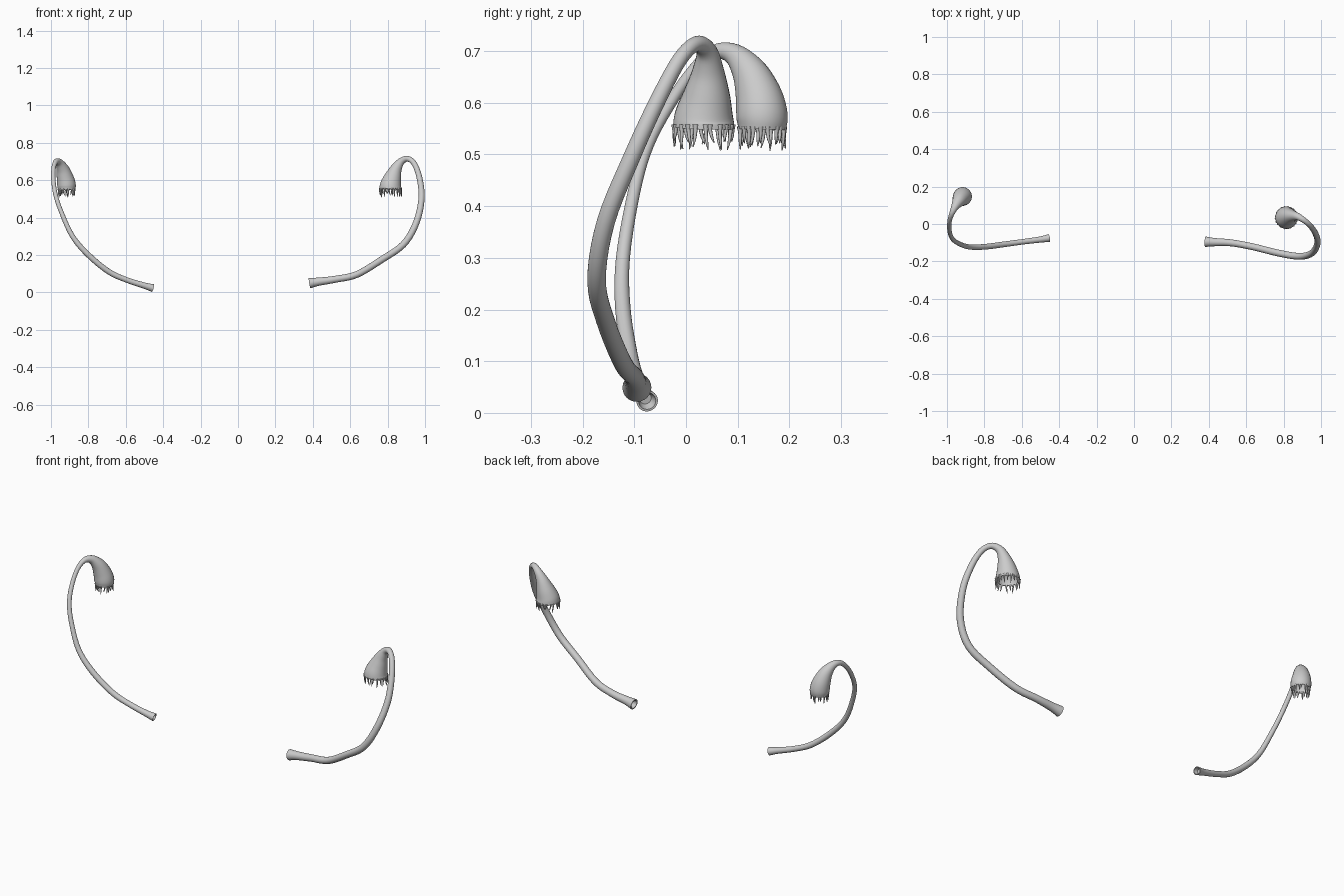
import bpy, math, random
from mathutils import Vector

if "Cube" in bpy.data.objects:
    bpy.data.objects.remove(bpy.data.objects["Cube"])

random.seed(4)
SIDES = 24


def smooth_path(pts, steps):
    """Catmull-Rom through (x, y, z, radius) points."""
    p = [Vector(q) for q in pts]
    p = [2 * p[0] - p[1]] + p + [2 * p[-1] - p[-2]]
    out = []
    for i in range(1, len(p) - 2):
        a, b, c, d = p[i - 1:i + 3]
        for s in range(steps):
            t = s / steps
            out.append(0.5 * (2 * b + (c - a) * t + (2 * a - 5 * b + 4 * c - d) * t * t
                              + (3 * b - a - 3 * c + d) * t ** 3))
    return out + [p[-2]]


def sweep(name, pts, steps=5, sides=SIDES, lip=None):
    """Round tube of varying radius; lip lists (advance, radius scale) rings of the inner cavity at each end."""
    path = smooth_path(pts, steps)
    pos = [v.xyz for v in path]
    n = len(pos)
    tan = [(pos[min(i + 1, n - 1)] - pos[max(i - 1, 0)]).normalized() for i in range(n)]
    rings = [(pos[i], tan[i], path[i].w) for i in range(n)]
    if lip:
        start, end = lip
        head = [(pos[0] + tan[0] * d, tan[0], path[0].w * s) for d, s in start]
        tail = [(pos[-1] - tan[-1] * d, tan[-1], path[-1].w * s) for d, s in end]
        rings = head[::-1] + rings + tail
    verts, faces = [], []
    u = tan[0].orthogonal().normalized()
    for c, t, r in rings:
        u = (u - t * u.dot(t)).normalized()
        w = t.cross(u)
        for k in range(sides):
            a = 2 * math.pi * k / sides
            verts.append(c + (u * math.cos(a) + w * math.sin(a)) * r)
    m = len(rings)
    for i in range(m - 1):
        for k in range(sides):
            j = (k + 1) % sides
            faces.append((i * sides + k, i * sides + j, (i + 1) * sides + j, (i + 1) * sides + k))
    faces.append(tuple(range(sides))[::-1])
    faces.append(tuple((m - 1) * sides + k for k in range(sides)))
    me = bpy.data.meshes.new(name)
    me.from_pydata([tuple(v) for v in verts], [], faces)
    me.update()
    ob = bpy.data.objects.new(name, me)
    bpy.context.collection.objects.link(ob)
    bpy.ops.object.select_all(action='DESELECT')
    ob.select_set(True)
    bpy.context.view_layer.objects.active = ob
    bpy.ops.object.shade_smooth_by_angle(angle=math.radians(50))
    return ob


def fringe(name, centre, radius, count):
    """Ring of thin, uneven, slightly curled teeth hanging from the bell rim."""
    teeth = []
    for k in range(count):
        a = 2 * math.pi * (k + random.uniform(-0.3, 0.3)) / count
        length = random.uniform(0.024, 0.044)
        curl = random.uniform(-0.16, 0.16)
        out = random.uniform(-0.006, 0.004)

        def at(t, r):
            b = a + curl * t * t
            rr = radius - 0.003 + out * t * t
            return (centre[0] + rr * math.cos(b), centre[1] + rr * math.sin(b),
                    centre[2] + 0.006 - (length + 0.006) * t, r)
        teeth.append(sweep(name, [at(0, .006), at(.3, .0038), at(.65, .003), at(1, .0008)], 3, 8))
    bpy.ops.object.select_all(action='DESELECT')
    for t in teeth:
        t.select_set(True)
    bpy.context.view_layer.objects.active = teeth[0]
    bpy.ops.object.join()


# hollow socket at the stalk foot, domed cavity inside the bell
SOCKET = [(0.0, 0.8), (0.02, 0.55)]
CAVITY = [(0.0, 0.92), (0.02, 0.88), (0.045, 0.65), (0.055, 0.3)]

# left stalk and bell
left = [(-.455, -.075, .023, .021), (-.50, -.083, .036, .0165), (-.594, -.095, .066, .0145),
        (-.69, -.108, .110, .015), (-.80, -.122, .20, .015), (-.885, -.122, .30, .0135),
        (-.945, -.10, .43, .012), (-.975, -.073, .52, .0115), (-.987, -.03, .60, .0115),
        (-.986, .015, .664, .0115), (-.974, .055, .698, .014), (-.957, .092, .694, .021),
        (-.938, .122, .66, .034), (-.925, .140, .615, .045), (-.917, .147, .575, .050),
        (-.916, .147, .548, .046)]
sweep("left_stalk_and_bell", left, lip=(SOCKET, CAVITY))
fringe("left_fringe", left[-1], left[-1][3], 19)

# right stalk and bell
right = [(.382, -.095, .049, .028), (.43, -.097, .057, .022), (.52, -.101, .070, .0185),
         (.636, -.122, .096, .018), (.77, -.155, .176, .018), (.885, -.173, .257, .018),
         (.952, -.155, .37, .0175), (.981, -.104, .497, .0165), (.972, -.055, .604, .0155),
         (.945, -.012, .684, .0145), (.909, .02, .714, .015), (.873, .040, .70, .020),
         (.846, .043, .662, .031), (.828, .040, .615, .046), (.817, .035, .575, .057),
         (.815, .034, .552, .060)]
sweep("right_stalk_and_bell", right, lip=(SOCKET, CAVITY))
fringe("right_fringe", right[-1], right[-1][3], 21)
